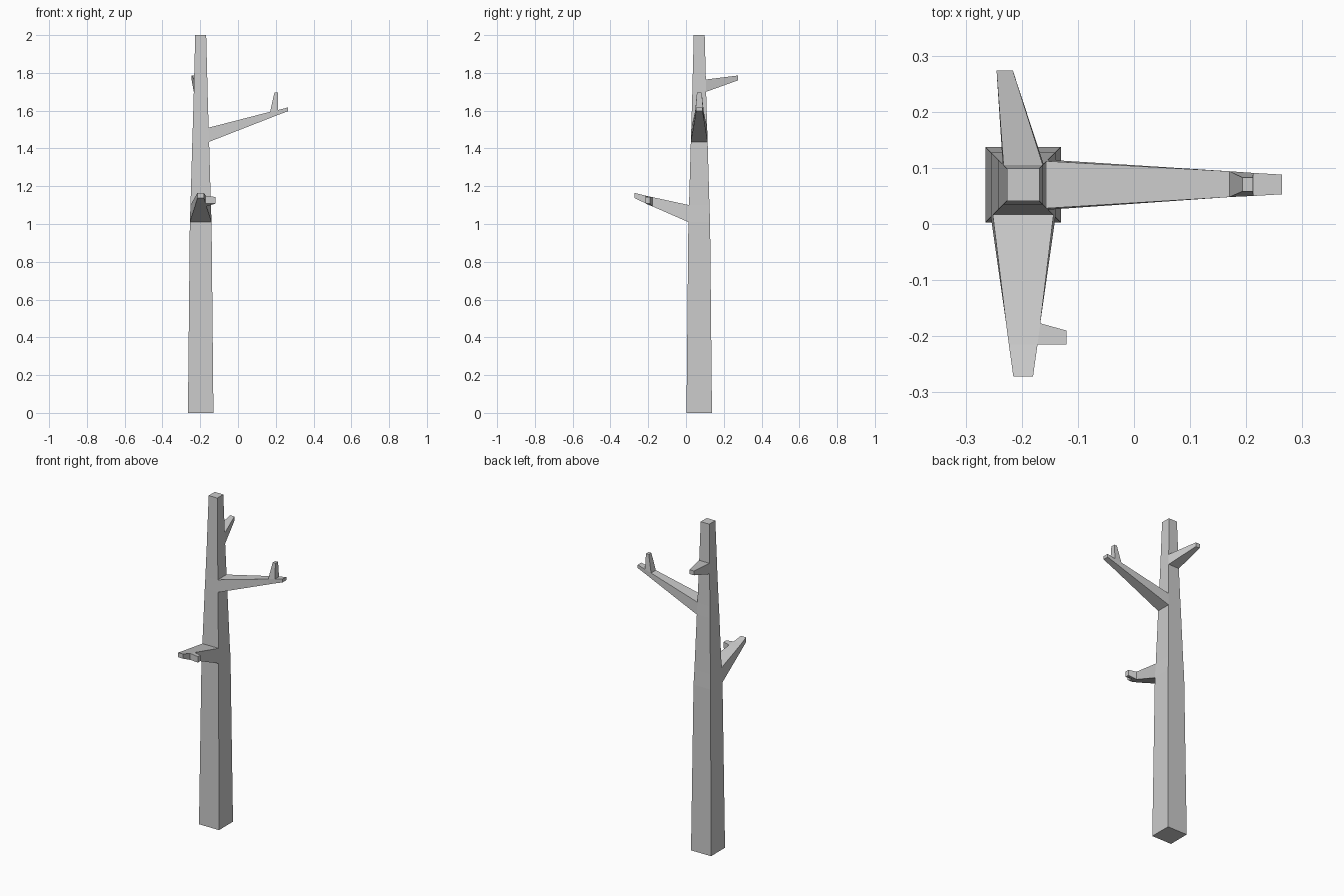
import bpy, bmesh
from mathutils import Vector

if "Cube" in bpy.data.objects:
    bpy.data.objects.remove(bpy.data.objects["Cube"])

bm = bmesh.new()
CX, CY = -0.1975, 0.07


def fit(verts, lo, hi):
    """Move each corner of a quad to the matching corner of the box lo..hi."""
    c = sum((v.co for v in verts), Vector()) / len(verts)
    for v in verts:
        v.co = Vector([hi[i] if v.co[i] > c[i] else lo[i] for i in range(3)])


def grow(face, *sections):
    """Extrude a face through a chain of rectangular sections."""
    for lo, hi in sections:
        face = bmesh.ops.extrude_discrete_faces(bm, faces=[face])["faces"][0]
        fit(list(face.verts), lo, hi)
    return face


def face_near(*p):
    p = Vector(p)
    return min(bm.faces, key=lambda f: (f.calc_center_median() - p).length)


def ring(z, h):
    return (CX - h, CY - h, z), (CX + h, CY + h, z)


# Tapered square trunk, with rings where branches start
bmesh.ops.create_cube(bm, size=1)
for s, (z, h) in ((-1, (0, 0.0675)), (1, (1.01, 0.0575))):
    fit([v for v in bm.verts if v.co.z * s > 0 and abs(v.co.z) == 0.5], *ring(z, h))
grow(face_near(CX, CY, 1.01),
     *[ring(z, h) for z, h in ((1.10, 0.054), (1.435, 0.0445), (1.51, 0.042),
                               (1.70, 0.0365), (1.765, 0.035), (2.0, 0.029))])

# Front branch and its side twig
grow(face_near(CX, CY - 0.056, 1.055),
     ((-0.228, -0.177, 1.093), (-0.167, -0.177, 1.142)),
     ((-0.223, -0.215, 1.110), (-0.172, -0.215, 1.150)),
     ((-0.215, -0.272, 1.137), (-0.180, -0.272, 1.165)))
grow(face_near(-0.169, -0.196, 1.124),
     ((-0.12, -0.215, 1.108), (-0.12, -0.190, 1.143)))

# Right branch and its upright twig
grow(face_near(CX + 0.043, CY, 1.4725),
     ((0.170, 0.048, 1.561), (0.170, 0.094, 1.594)),
     ((0.213, 0.050, 1.578), (0.213, 0.091, 1.604)),
     ((0.264, 0.053, 1.597), (0.264, 0.088, 1.617)))
grow(face_near(0.1915, 0.071, 1.599),
     ((0.193, 0.058, 1.697), (0.212, 0.083, 1.697)))

# Back branch
grow(face_near(CX, CY + 0.036, 1.7325),
     ((-0.245, 0.274, 1.760), (-0.216, 0.274, 1.786)))

bmesh.ops.recalc_face_normals(bm, faces=bm.faces)
mesh = bpy.data.meshes.new("bare_tree")
bm.to_mesh(mesh)
bm.free()
bpy.context.collection.objects.link(bpy.data.objects.new("bare_tree", mesh))
